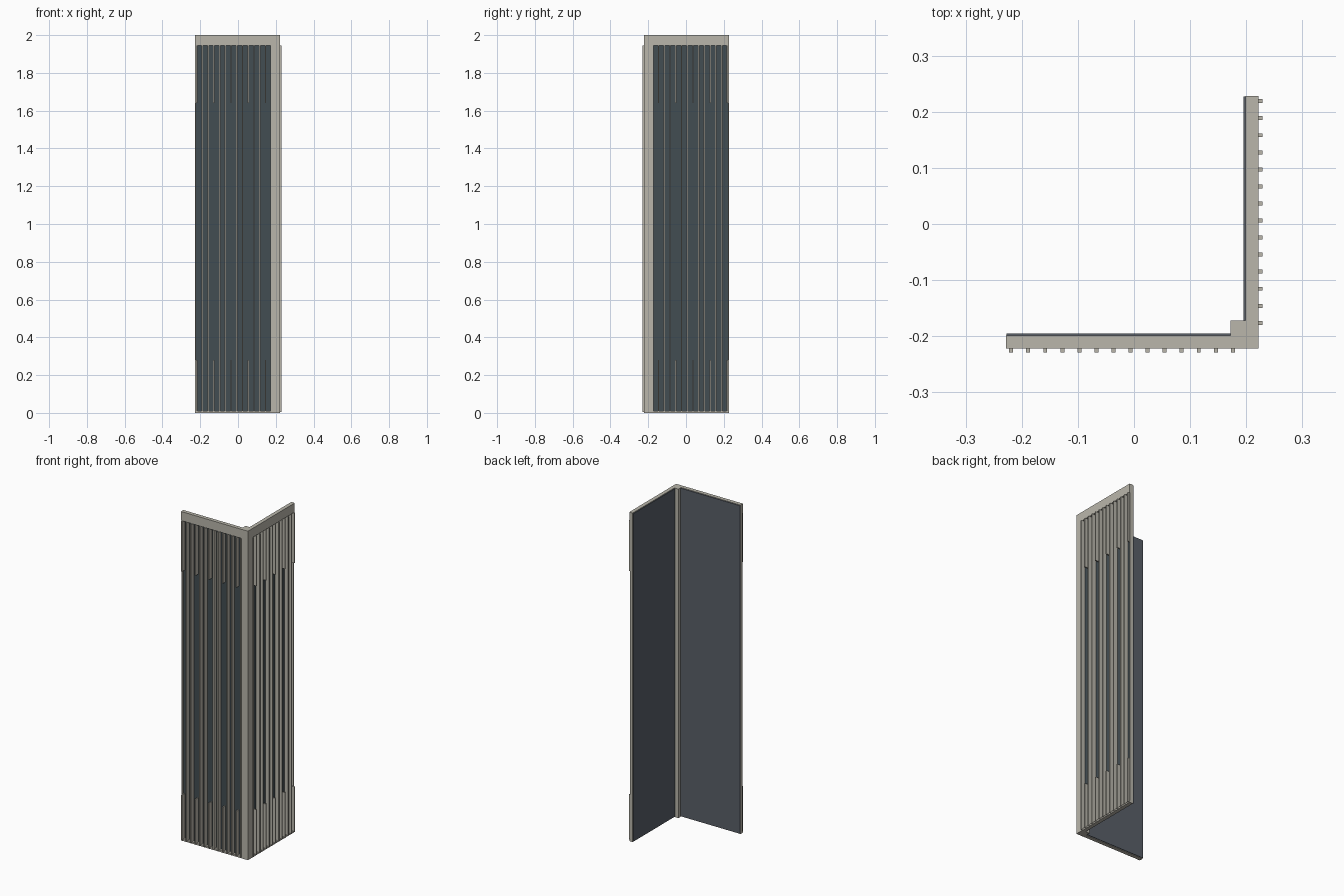
import bpy
import bmesh

cube = bpy.data.objects.get("Cube")
if cube:
    bpy.data.objects.remove(cube, do_unlink=True)


def material(name, rgb):
    mat = bpy.data.materials.new(name)
    mat.use_nodes = True
    mat.diffuse_color = (*rgb, 1)
    mat.node_tree.nodes["Principled BSDF"].inputs["Base Color"].default_value = (*rgb, 1)
    return mat


stone = material("warm grey stone", (0.49, 0.47, 0.41))
glass = material("dark teal glass", (0.055, 0.075, 0.085))
slate = material("slate lining", (0.10, 0.115, 0.14))


def boxes(name, mat, extents, mirrored=False):
    """One object from boxes (x0, x1, y0, y1, z0, z1); mirrored swaps x with -y."""
    bm = bmesh.new()
    for x0, x1, y0, y1, z0, z1 in extents:
        if mirrored:
            x0, x1, y0, y1 = -y1, -y0, -x1, -x0
        verts = bmesh.ops.create_cube(bm, size=1)["verts"]
        for v in verts:
            v.co.x = x1 if v.co.x > 0 else x0
            v.co.y = y1 if v.co.y > 0 else y0
            v.co.z = z1 if v.co.z > 0 else z0
    mesh = bpy.data.meshes.new(name)
    bm.to_mesh(mesh)
    bm.free()
    mesh.materials.append(mat)
    obj = bpy.data.objects.new(name, mesh)
    bpy.context.collection.objects.link(obj)
    return obj


END, POST, FACE, BACK = -0.228, 0.172, -0.222, -0.199
HEAD, SILL, TOP = 1.945, 0.01, 2.0

# Square post at the corner
boxes("corner_post", stone, [(POST, -FACE, FACE, -POST, 0, TOP)])

for side, mirrored in (("front", False), ("side", True)):
    # Header, sill and end strip
    boxes(side + "_frame", stone, [
        (END, POST, FACE, BACK, HEAD, TOP),
        (END, POST, FACE, BACK, 0, SILL),
        (END, END + 0.005, FACE + 0.004, BACK, SILL, HEAD),
    ], mirrored)

    # Glazing and the lining behind it
    boxes(side + "_glass", glass,
          [(END + 0.005, POST, BACK - 0.004, BACK, SILL, HEAD)], mirrored)
    boxes(side + "_lining", slate,
          [(END + 0.001, POST, BACK, -0.195, 0.003, TOP - 0.003)], mirrored)

    # Deep vertical fins; every third one is open over the middle storeys
    fins = []
    for i in range(14):
        x = -0.219 + i * 0.0304
        spans = [(0.005, 0.28), (1.64, HEAD)] if i % 3 == 0 else [(0.005, HEAD)]
        for z0, z1 in spans:
            fins.append((x - 0.0035, x + 0.0035, -0.229, BACK - 0.003, z0, z1))
    boxes(side + "_fins", stone, fins, mirrored)
